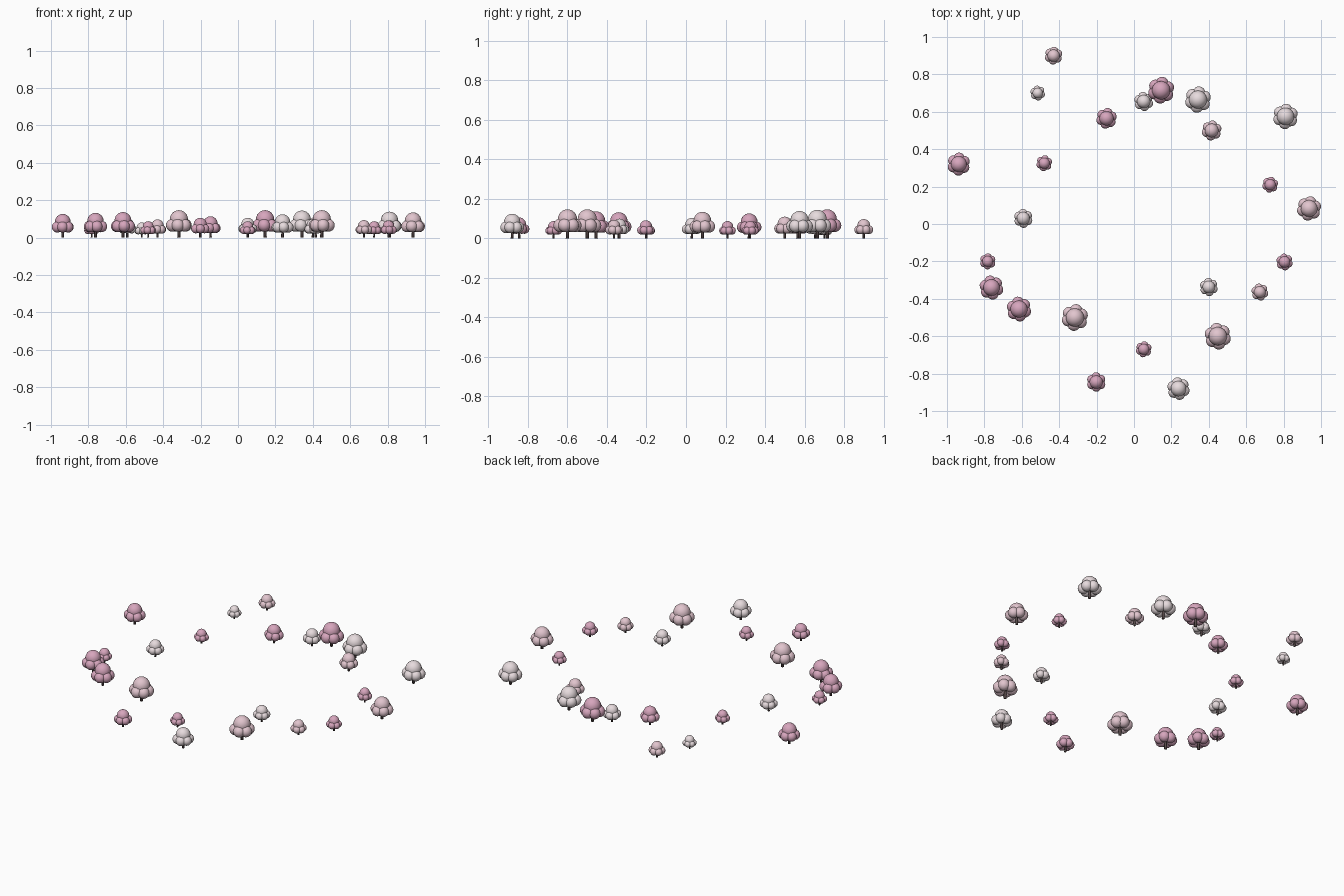
import bpy, bmesh, math, random
from mathutils import Matrix

if "Cube" in bpy.data.objects:
    bpy.data.objects.remove(bpy.data.objects["Cube"])

random.seed(4)


def material(name, rgb):
    m = bpy.data.materials.new(name)
    m.diffuse_color = (*rgb, 1)
    m.use_nodes = True
    m.node_tree.nodes["Principled BSDF"].inputs["Base Color"].default_value = m.diffuse_color
    return m


COLOURS = {
    "deep": material("deep_pink", (0.68, 0.38, 0.51)),
    "light": material("light_pink", (0.76, 0.56, 0.62)),
    "pale": material("pale_pink", (0.80, 0.71, 0.73)),
}
BARK = material("bark", (0.10, 0.07, 0.07))


def finish(bm, name, mat):
    me = bpy.data.meshes.new(name)
    for f in bm.faces:
        f.smooth = True
    bm.to_mesh(me)
    bm.free()
    me.materials.append(mat)
    return me


# Blossom crown: big top ball over a ring of six smaller balls
def crown_mesh(key):
    bm = bmesh.new()
    bmesh.ops.create_uvsphere(bm, u_segments=20, v_segments=12, radius=0.049,
                              matrix=Matrix.Translation((0, 0, 0.098)))
    for i in range(6):
        a = math.tau * i / 6
        pos = (0.038 * math.cos(a), 0.038 * math.sin(a), 0.066)
        bmesh.ops.create_uvsphere(bm, u_segments=16, v_segments=10, radius=0.034,
                                  matrix=Matrix.Translation(pos))
    return finish(bm, "crown_" + key, COLOURS[key])


# Slim tapered trunk standing on the ground
def trunk_mesh():
    bm = bmesh.new()
    bmesh.ops.create_cone(bm, cap_ends=True, segments=8, radius1=0.009, radius2=0.006,
                          depth=0.08, matrix=Matrix.Translation((0, 0, 0.04)))
    return finish(bm, "trunk", BARK)


CROWNS = {k: crown_mesh(k) for k in COLOURS}
TRUNK = trunk_mesh()


def place(name, mesh, x, y, s, angle):
    ob = bpy.data.objects.new(name, mesh)
    ob.location = (x, y, 0)
    ob.scale = (s, s, s)
    ob.rotation_euler.z = angle
    bpy.context.collection.objects.link(ob)


# Ring of trees: x, y and crown radius, grouped by blossom colour
TREES = {
    "deep": [(0.145, 0.715, .072), (-0.147, 0.565, .056), (-0.937, 0.32, .062),
             (-0.48, 0.325, .043), (0.728, 0.21, .043), (-0.782, -0.20, .043),
             (-0.762, -0.34, .065), (-0.615, -0.455, .067), (0.805, -0.203, .045),
             (0.052, -0.67, .043), (-0.202, -0.845, .052)],
    "light": [(-0.43, 0.90, .048), (0.415, 0.50, .054), (0.936, 0.083, .066),
              (-0.316, -0.50, .072), (0.673, -0.364, .046), (0.448, -0.60, .072)],
    "pale": [(-0.515, 0.70, .040), (0.052, 0.655, .052), (0.342, 0.665, .071),
             (0.81, 0.575, .068), (-0.592, 0.03, .051), (0.40, -0.337, .049),
             (0.238, -0.88, .061)],
}
n = 0
for key, spots in TREES.items():
    for x, y, r in spots:
        n += 1
        turn = math.pi / 2 + random.uniform(-0.25, 0.25)
        place(f"blossom_crown_{n}", CROWNS[key], x, y, r / 0.072, turn)
        place(f"tree_trunk_{n}", TRUNK, x, y, r / 0.072, turn)
